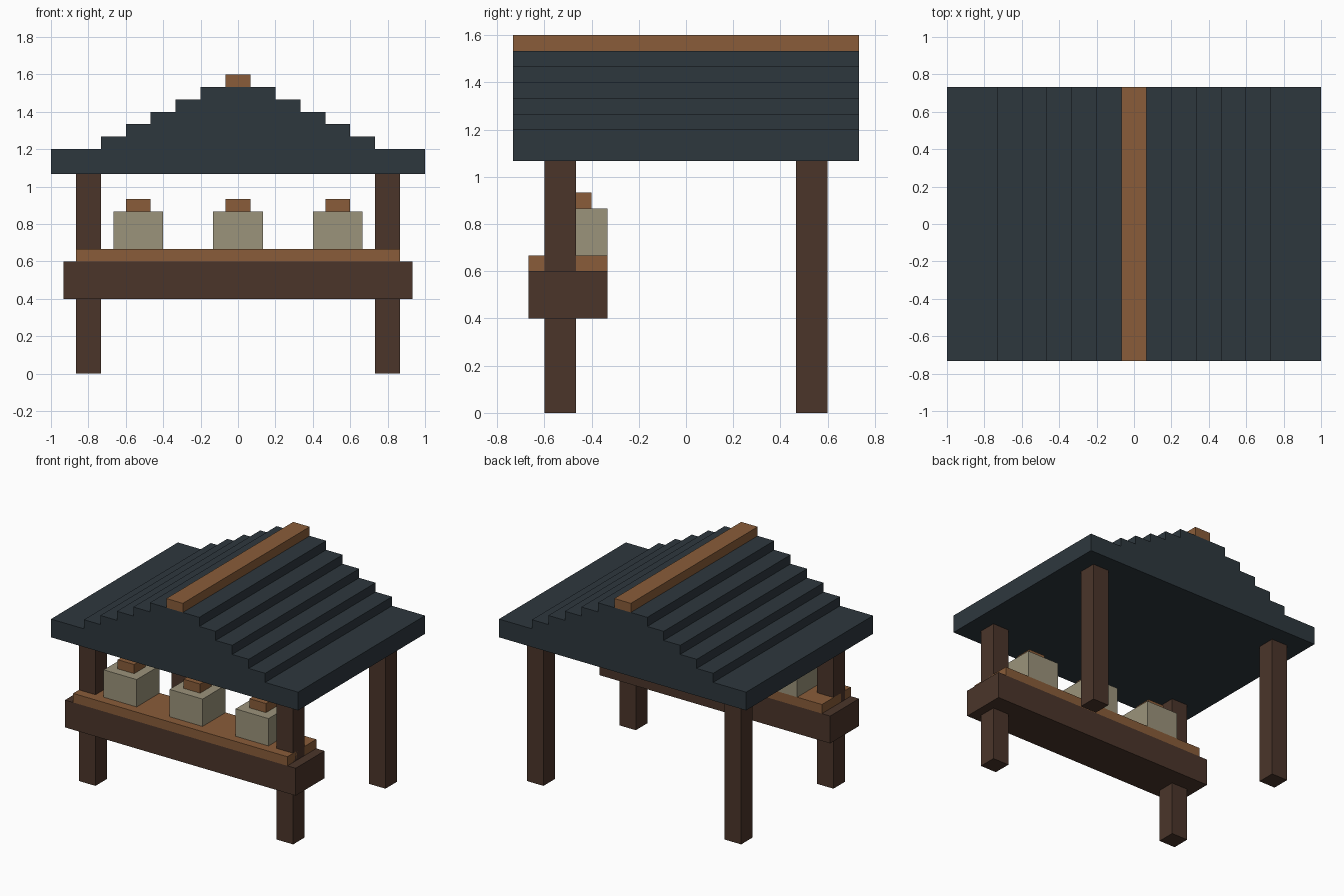
import bpy
import bmesh

if "Cube" in bpy.data.objects:
    bpy.data.objects.remove(bpy.data.objects["Cube"])

U = 1 / 15  # block grid size


def material(name, rgb):
    mat = bpy.data.materials.new(name)
    mat.diffuse_color = (*[(c / 255) ** 2.2 for c in rgb], 1)
    mat.use_nodes = True
    mat.node_tree.nodes["Principled BSDF"].inputs["Base Color"].default_value = mat.diffuse_color
    return mat


DARK = material("dark_wood", (76, 56, 46))
LIGHT = material("light_wood", (136, 93, 60))
SLATE = material("slate", (49, 58, 64))
CLAY = material("pale_clay", (154, 146, 122))


def finish(name, bm, mat):
    bmesh.ops.recalc_face_normals(bm, faces=bm.faces)
    mesh = bpy.data.meshes.new(name)
    bm.to_mesh(mesh)
    bm.free()
    mesh.materials.append(mat)
    obj = bpy.data.objects.new(name, mesh)
    bpy.context.collection.objects.link(obj)
    return obj


def box(name, xs, ys, zs, mat):
    """Box between ranges given in grid units."""
    bm = bmesh.new()
    bmesh.ops.create_cube(bm, size=1)
    for v in bm.verts:
        v.co = [U * (r[0] if c < 0 else r[1]) for c, r in zip(v.co, (xs, ys, zs))]
    return finish(name, bm, mat)


# Four corner posts
for side, x in (("left", -13), ("right", 11)):
    for end, y in (("front", -9), ("back", 7)):
        box(f"{end}_{side}_post", (x, x + 2), (y, y + 2), (0, 16), DARK)

# Counter with its top board
box("counter_beam", (-14, 14), (-10, -5), (6, 9), DARK)
box("counter_top", (-13, 13), (-10, -5), (9, 10), LIGHT)

# Three lidded pots on the counter
for label, x in (("left", -8), ("middle", 0), ("right", 8)):
    box(f"{label}_pot", (x - 2, x + 2), (-9, -5), (10, 13), CLAY)
    box(f"{label}_pot_lid", (x - 1, x + 1), (-8, -6), (13, 14), LIGHT)

# Stepped roof: mirrored stair profile extruded from front to back
half = [(15, 16), (15, 18)]
for i, w in enumerate((11, 9, 7, 5, 3)):
    half += [(w, 18 + i), (w, 19 + i)]
profile = half + [(-x, z) for x, z in reversed(half)]
bm = bmesh.new()
face = bm.faces.new([bm.verts.new((x * U, -11 * U, z * U)) for x, z in profile])
ext = bmesh.ops.extrude_face_region(bm, geom=[face], use_keep_orig=True)
moved = [g for g in ext["geom"] if isinstance(g, bmesh.types.BMVert)]
bmesh.ops.translate(bm, verts=moved, vec=(0, 22 * U, 0))
finish("stepped_roof", bm, SLATE)

# Ridge beam
box("roof_ridge", (-1, 1), (-11, 11), (23, 24), LIGHT)
